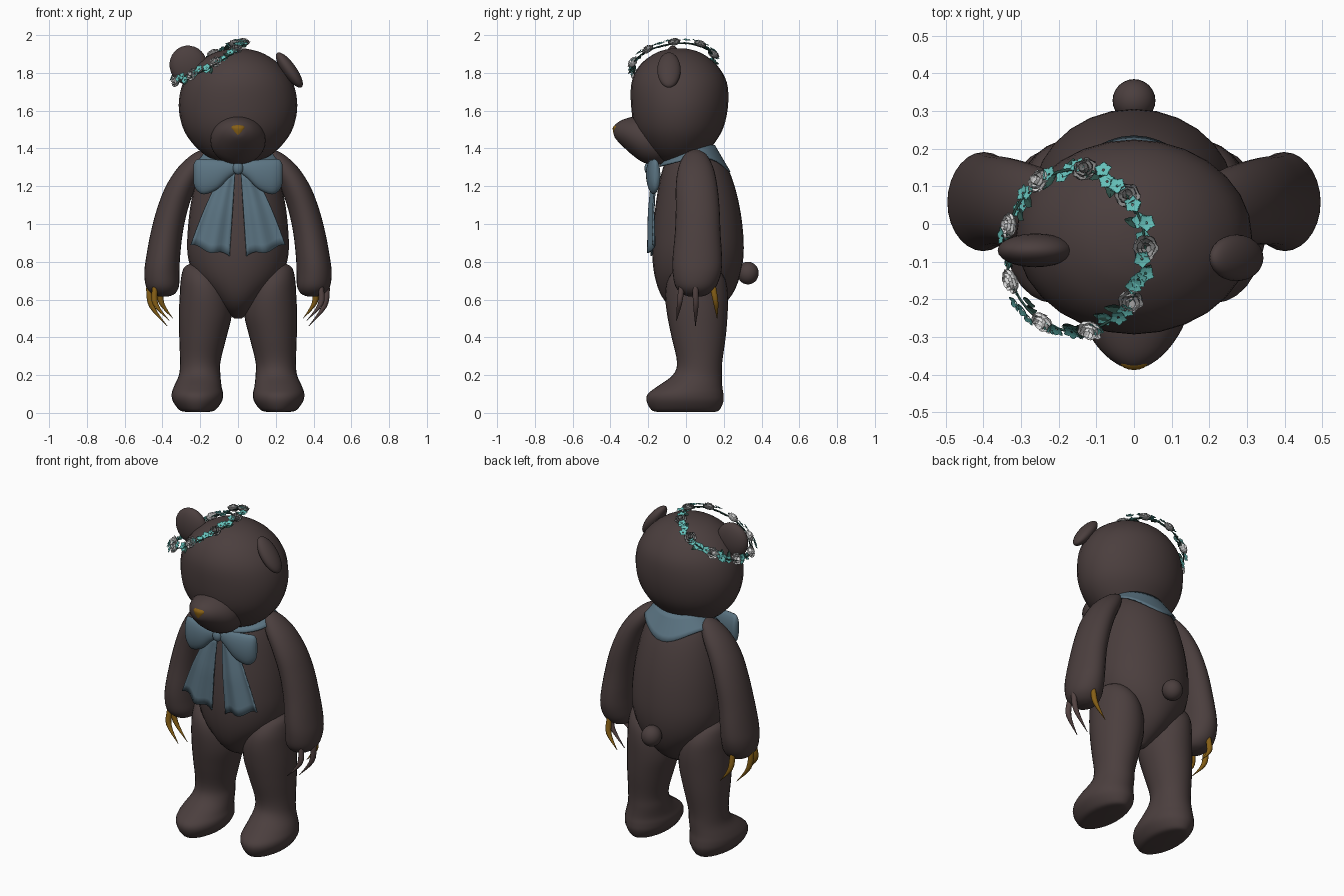
import bpy, bmesh, math, random
from mathutils import Vector, Matrix

if "Cube" in bpy.data.objects:
    bpy.data.objects.remove(bpy.data.objects["Cube"])

random.seed(4)
TAU = 2 * math.pi


def material(name, rgb):
    m = bpy.data.materials.new(name)
    m.diffuse_color = (*rgb, 1)
    m.use_nodes = True
    m.node_tree.nodes["Principled BSDF"].inputs["Base Color"].default_value = m.diffuse_color
    return m


FUR = material("dark_brown_fur", (0.070, 0.049, 0.048))
GOLD = material("dark_gold", (0.24, 0.115, 0.008))
CLAW = material("brown_claw", (0.085, 0.055, 0.053))
BLUE = material("slate_blue", (0.105, 0.175, 0.225))
TEAL = material("teal", (0.13, 0.53, 0.49))
GREEN = material("deep_green", (0.025, 0.075, 0.06))
WHITE = material("white", (0.75, 0.75, 0.75))
GREY = material("grey", (0.30, 0.30, 0.30))


def finish(name, bm, mat, smooth=True, thick=0):
    bmesh.ops.recalc_face_normals(bm, faces=bm.faces)
    me = bpy.data.meshes.new(name)
    bm.to_mesh(me)
    bm.free()
    ob = bpy.data.objects.new(name, me)
    bpy.context.collection.objects.link(ob)
    me.materials.append(mat)
    for p in me.polygons:
        p.use_smooth = smooth
    if thick:
        mod = ob.modifiers.new("thickness", "SOLIDIFY")
        mod.thickness, mod.offset = thick, 0
    return ob


def spline(pts, steps):
    """Catmull-Rom through tuples."""
    out = []
    for i in range(len(pts) - 1):
        p = [pts[max(i - 1, 0)], pts[i], pts[i + 1], pts[min(i + 2, len(pts) - 1)]]
        for k in range(steps):
            t = k / steps
            out.append([0.5 * (2 * b + (c - a) * t + (2 * a - 5 * b + 4 * c - d) * t * t
                               + (3 * b - a - 3 * c + d) * t ** 3) for a, b, c, d in zip(*p)])
    return out + [list(pts[-1])]


def loft(name, rings, mat, axis="z", side=1, seg=28, steps=4):
    """Rings are (position along axis, centre a, centre b, radius a, radius b)."""
    bm = bmesh.new()

    def put(w, a, b):
        x, y, z = {"z": (a, b, w), "y": (a, w, b), "x": (w, a, b)}[axis]
        return bm.verts.new((x * side, y, z))

    data = spline(rings, steps)
    loops = [[put(w, a + max(ra, .002) * math.cos(TAU * i / seg), b + max(rb, .002) * math.sin(TAU * i / seg))
              for i in range(seg)] for w, a, b, ra, rb in data]
    for l0, l1 in zip(loops, loops[1:]):
        for i in range(seg):
            j = (i + 1) % seg
            bm.faces.new((l0[i], l0[j], l1[j], l1[i]))
    for l, d in ((loops[0], data[0]), (loops[-1], data[-1])):
        c = put(*d[:3])
        for i in range(seg):
            bm.faces.new((l[i], l[(i + 1) % seg], c))
    return finish(name, bm, mat)


def ball(name, loc, size, mat, tilt=0):
    bm = bmesh.new()
    bmesh.ops.create_uvsphere(bm, u_segments=24, v_segments=14, radius=1)
    bm.transform(Matrix.Translation(loc) @ Matrix.Rotation(tilt, 4, "Y") @ Matrix.Diagonal((*size, 1)))
    return finish(name, bm, mat)


def sheet(bm, nu, nv, fn):
    g = [[bm.verts.new(fn(u / nu, v / nv)) for v in range(nv + 1)] for u in range(nu + 1)]
    for u in range(nu):
        for v in range(nv):
            bm.faces.new((g[u][v], g[u + 1][v], g[u + 1][v + 1], g[u][v + 1]))


# torso, head, muzzle
loft("torso", [(.5, 0, .05, .02, .03), (.55, 0, .05, .08, .12), (.62, 0, .055, .145, .185),
               (.72, 0, .06, .23, .225), (.84, 0, .063, .267, .242), (.98, 0, .063, .265, .237),
               (1.12, 0, .06, .248, .218), (1.25, 0, .053, .22, .188), (1.34, 0, .045, .185, .15),
               (1.42, 0, .03, .13, .09)], FUR)
loft("head", [(1.32, 0, -.04, .06, .05), (1.35, 0, -.04, .15, .12), (1.42, 0, -.04, .235, .185),
              (1.51, 0, -.037, .292, .235), (1.63, 0, -.034, .314, .257), (1.75, 0, -.036, .29, .252),
              (1.84, 0, -.04, .226, .205), (1.9, 0, -.04, .14, .13), (1.925, 0, -.04, .06, .06),
              (1.93, 0, -.04, .01, .01)], FUR)
loft("muzzle", [(-.383, 0, 1.49, .01, .01), (-.375, 0, 1.49, .04, .035), (-.34, 0, 1.483, .085, .067),
                (-.28, 0, 1.465, .127, .103), (-.22, 0, 1.447, .145, .124), (-.15, 0, 1.43, .14, .118),
                (-.1, 0, 1.43, .12, .1)], FUR, "y")
loft("nose", [(1.462, 0, -.37, .008, .008), (1.48, 0, -.37, .022, .014), (1.508, 0, -.368, .037, .02),
              (1.522, 0, -.362, .03, .016), (1.528, 0, -.36, .008, .006)], GOLD, seg=16)
ball("tail", (0, .328, .74), (.057, .057, .06), FUR)

# ears: one upright, one flopped down
ball("upright_ear", (-.262, -.07, 1.84), (.1, .045, .105), FUR, -.35)
ball("floppy_ear", (.272, -.09, 1.815), (.037, .062, .112), FUR, -.62)

for s, tag in ((-1, "left"), (1, "right")):
    ball("eye_" + tag, (.132 * s, -.228, 1.557), (.027, .025, .027), GOLD)
    # leg with foot
    loft("leg_" + tag, [(.005, .215, .0, .06, .15), (.015, .215, -.003, .095, .18), (.06, .215, -.005, .129, .203),
                        (.1, .215, -.002, .136, .2), (.14, .213, .02, .126, .172), (.2, .203, .06, .11, .13),
                        (.27, .2, .072, .107, .12), (.4, .186, .067, .125, .143), (.52, .173, .06, .14, .16),
                        (.63, .175, .056, .133, .166), (.71, .19, .056, .112, .15), (.77, .21, .058, .075, .1),
                        (.795, .22, .06, .02, .03)], FUR, side=s)
    # arm with paw
    loft("arm_" + tag, [(.615, .395, .05, .02, .03), (.63, .395, .05, .06, .07), (.67, .4, .052, .087, .108),
                        (.74, .403, .058, .093, .128), (.82, .397, .06, .09, .131), (.95, .378, .062, .085, .121),
                        (1.08, .347, .062, .082, .116), (1.2, .302, .056, .08, .11), (1.3, .245, .052, .072, .092),
                        (1.37, .195, .05, .045, .055), (1.395, .175, .05, .01, .01)], FUR, side=s)
    # three curved claws
    for i, path in enumerate((((.44, -.025), (.437, -.035), (.365, -.05), .49),
                              ((.472, .05), (.455, .052), (.375, .05), .46),
                              ((.412, .145), (.405, .158), (.345, .165), .5))):
        a, b, c, tip = path
        loft(f"claw_{i}_{tag}", [(.7, *a, .004, .006), (.66, *a, .014, .016), ((.66 + tip) / 2, *b, .015, .014),
                                 (tip, *c, .001, .001)],
             GOLD if s < 0 or i == 2 else CLAW, side=s, seg=10)
    # bow loop
    loft("bow_loop_" + tag, [(.01, -.185, 1.297, .015, .024), (.05, -.185, 1.287, .022, .045),
                             (.11, -.182, 1.262, .03, .078), (.18, -.172, 1.25, .032, .093),
                             (.22, -.162, 1.26, .026, .08), (.235, -.16, 1.265, .01, .05)], BLUE, "x", s, 20)

    # hanging ribbon, rippled across its width
    def ribbon(u, v):
        inner, outer = .015 + .03 * v, .06 + .19 * v ** .7
        ripple = .014 * math.sin(u * 9 + .6) * (.3 + .7 * v)
        return (s * (inner + (outer - inner) * u), -.178 - .015 * min(1, v * 2) + ripple + .02 * u * u,
                1.275 - v * (.445 - .055 * u) + .01 * math.sin(u * 9) * v)
    bm = bmesh.new()
    sheet(bm, 12, 10, ribbon)
    finish("bow_tail_" + tag, bm, BLUE, thick=.008)

ball("bow_knot", (0, -.198, 1.295), (.028, .022, .033), BLUE)


# neck scarf with a point at the back
def scarf(u, v):
    a = TAU * u
    point = max(0, math.sin(a)) ** 4
    return ((.15 + .068 * v) * math.cos(a), .035 + (.115 + (.06 + .022 * point) * v) * math.sin(a),
            1.415 - v * (.065 + .075 * point) - .045 * max(0, -math.sin(a)))


bm = bmesh.new()
sheet(bm, 40, 5, scarf)
bmesh.ops.remove_doubles(bm, verts=bm.verts, dist=.0005)
finish("neck_scarf", bm, BLUE, thick=.008)


# flower crown on a tilted ring
def crown(a):
    x, y = .185 * math.cos(a), .215 * math.sin(a)
    return Vector((x - .155, y - .07, 1.86 + .55 * x + .12 * y))


def frame(p, roll=0):
    n = (p - Vector((-.02, -.03, 1.65))).normalized()
    return Matrix.Translation(p) @ n.to_track_quat("Z", "Y").to_matrix().to_4x4() @ Matrix.Rotation(roll, 4, "Z")


def petals(bm, mat, n, r0, r1, z0, z1, width, twist=0):
    """Ring of curved petals running from radius r0 to r1."""
    for k in range(n):
        m = mat @ Matrix.Rotation(TAU * k / n + twist, 4, "Z")

        def fn(u, v):
            w = width * (.35 + .65 * math.sin(math.pi * (.12 + .7 * v))) * (u - .5)
            r = r0 + (r1 - r0) * math.sin(v * math.pi / 2)
            return m @ Vector((r * (1 - 1.2 * (u - .5) ** 2 * v), w, z0 + (z1 - z0) * v))
        sheet(bm, 3, 3, fn)


roses = {"white": bmesh.new(), "grey": bmesh.new()}
small, leaves = bmesh.new(), bmesh.new()
for k in range(9):
    a = TAU * (k + .05) / 9
    p = crown(a)
    m = frame(p, k)
    bm = roses["white" if p.x < -.2 or p.y < -.24 else "grey"]
    petals(bm, m, 6, .006, .036, -.016, .008, .042)
    petals(bm, m, 5, .005, .026, -.012, .015, .034, .5)
    petals(bm, m, 4, .004, .014, -.006, .02, .022, .2)
    # leaf pair tucked under each rose
    for t in (-.2, .3):
        f = frame(crown(a + t), random.uniform(0, TAU))
        sheet(leaves, 2, 4, lambda u, v: f @ Vector((.055 * v - .01, .03 * (u - .5) * math.sin(math.pi * (.05 + .9 * v)),
                                                     -.014 + .008 * abs(u - .5))))
    # small five-petal blossoms between the roses
    for t in (.16, .27, .37, .5):
        q = crown(a + t) + Vector([random.uniform(-.014, .014) for _ in range(3)])
        petals(small, frame(q, random.uniform(0, 6)), 5, .003, .024, 0, .005, .02)
finish("white_roses", roses["white"], WHITE, False)
finish("grey_roses", roses["grey"], GREY, False)
finish("teal_blossoms", small, TEAL, False)
finish("crown_leaves", leaves, GREEN, False)

# thin stem joining the flowers
bm = bmesh.new()


def stem(u, v):
    c = crown(TAU * u)
    d = (c - crown(0).lerp(crown(math.pi), .5)).normalized()
    return c + .004 * (d * math.cos(TAU * v) + Vector((0, 0, 1)) * math.sin(TAU * v)) - Vector((0, 0, .008))


sheet(bm, 48, 5, stem)
bmesh.ops.remove_doubles(bm, verts=bm.verts, dist=.0002)
finish("crown_stem", bm, GREEN)
